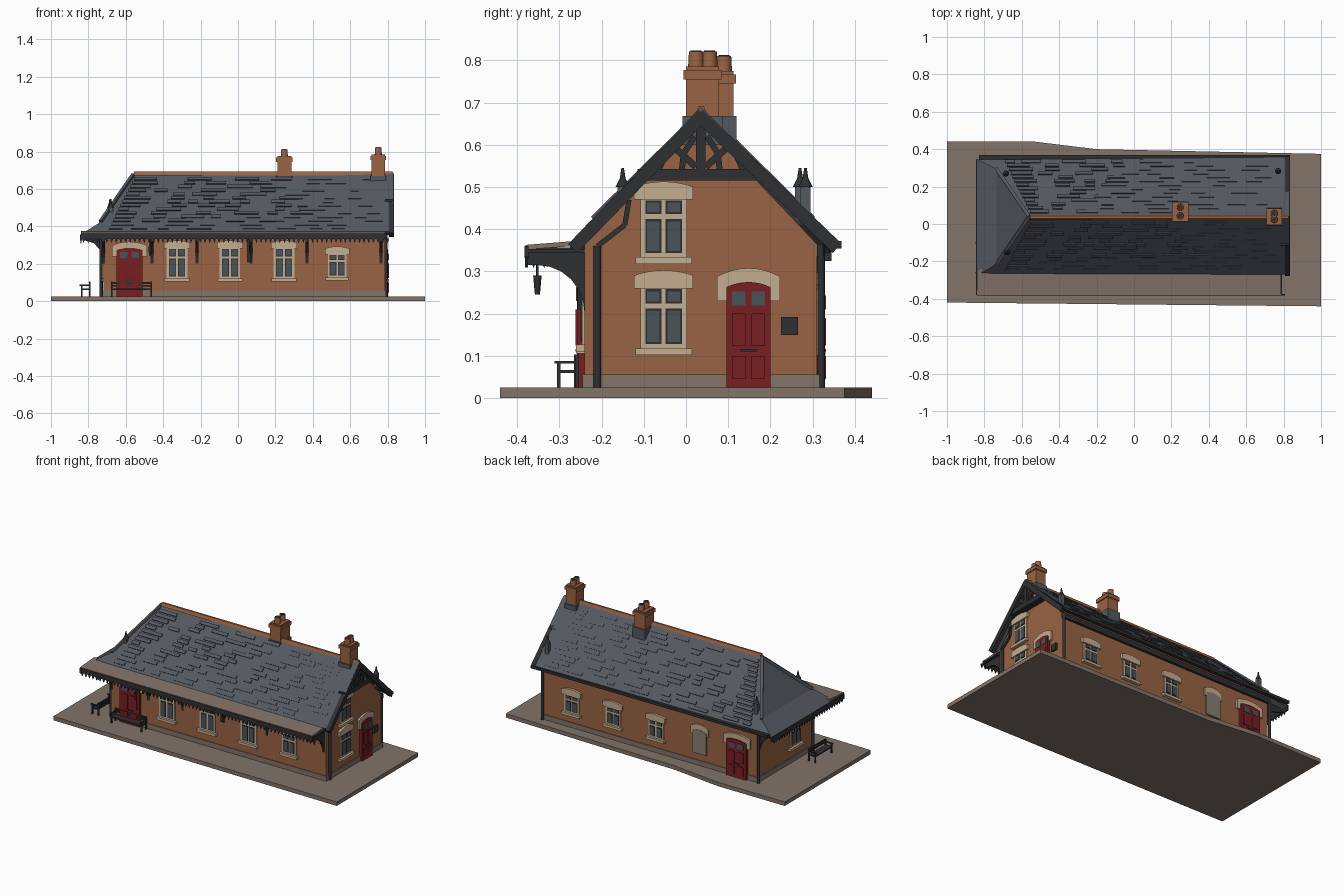
import bpy, bmesh, math, random
from mathutils import Matrix, Vector

if "Cube" in bpy.data.objects:
    bpy.data.objects.remove(bpy.data.objects["Cube"])

random.seed(4)

def mat(name, r, g, b):
    m = bpy.data.materials.new(name)
    m.diffuse_color = (r, g, b, 1)
    m.use_nodes = True
    m.node_tree.nodes["Principled BSDF"].inputs["Base Color"].default_value = m.diffuse_color
    return m

BRICK = mat("brick", .32, .125, .056)
STONE = mat("paving stone", .225, .172, .14)
SLATE = mat("slate", .088, .1, .118)
IRON = mat("black paint", .028, .029, .031)
RED = mat("red paint", .19, .013, .016)
CREAM = mat("cream stone", .56, .42, .28)
GLASS = mat("window glass", .068, .088, .105)
BLANK = mat("grey boarding", .25, .21, .18)

def finish(name, bm, m):
    bmesh.ops.recalc_face_normals(bm, faces=bm.faces)
    me = bpy.data.meshes.new(name)
    bm.to_mesh(me)
    bm.free()
    me.materials.append(m)
    ob = bpy.data.objects.new(name, me)
    bpy.context.collection.objects.link(ob)
    return ob

# wall planes: u runs along the wall, d points outward
SIDES = {
    "front": lambda u, z, d: (u, -.24 - d, z),
    "back": lambda u, z, d: (u, .31 + d, z),
    "right": lambda u, z, d: (.785 + d, u, z),
    "left": lambda u, z, d: (-.72 - d, u, z),
    "plan": lambda u, z, d: (u, z, d),
}

def prism(name, m, side, pts, d0, d1):
    f, bm, n = SIDES[side], bmesh.new(), len(pts)
    a = [bm.verts.new(f(u, z, d0)) for u, z in pts]
    b = [bm.verts.new(f(u, z, d1)) for u, z in pts]
    bm.faces.new(a)
    bm.faces.new(b)
    for i in range(n):
        bm.faces.new((a[i], a[(i + 1) % n], b[(i + 1) % n], b[i]))
    return finish(name, bm, m)

def rect(u0, u1, z0, z1):
    return [(u0, z0), (u1, z0), (u1, z1), (u0, z1)]

def plate(name, m, side, u0, u1, z0, z1, d0, d1):
    return prism(name, m, side, rect(u0, u1, z0, z1), d0, d1)

def box(name, m, x0, x1, y0, y1, z0, z1):
    return prism(name, m, "plan", rect(x0, x1, y0, y1), z0, z1)

def beam(name, m, side, p, q, w, d0, d1):
    p, q = Vector(p), Vector(q)
    t = (q - p).normalized()
    n = Vector((-t.y, t.x)) * w / 2
    return prism(name, m, side, [p - n, q - n, q + n, p + n], d0, d1)

def rod(name, m, x, y, z0, z1, r, r2=None, n=10):
    bm = bmesh.new()
    bmesh.ops.create_cone(bm, cap_ends=True, segments=n, radius1=r, radius2=r if r2 is None else r2,
                          depth=z1 - z0, matrix=Matrix.Translation((x, y, (z0 + z1) / 2)))
    ob = finish(name, bm, m)
    for p in ob.data.polygons:
        p.use_smooth = abs(p.normal.z) < .9
    return ob

def arched(u, w, z0, z1, rise, n=8):
    top = [(u + w * (.5 - i / n), z1 - rise * (2 * i / n - 1) ** 2) for i in range(n + 1)]
    return [(u - w / 2, z0), (u + w / 2, z0)] + top

def window(side, u, w, z0, z1, lintel=.035, pane=GLASS):
    name = side + "_window"
    plate(name + "_frame", CREAM, side, u - w / 2, u + w / 2, z0, z1, -.005, .006)
    plate(name + "_sill", CREAM, side, u - w / 2 - .012, u + w / 2 + .012, z0 - .014, z0 + .002, -.005, .02)
    prism(name + "_lintel", CREAM, side, arched(u, w + .03, z1 - .008, z1 + lintel, .012), -.005, .014)
    zt = z0 + (z1 - z0) * .67
    for s in (-1, 1):
        c = u + s * w * .22
        for a, b in ((z0 + .012, zt - .006), (zt + .006, z1 - .01)):
            plate(name + "_sash", IRON, side, c - w * .175, c + w * .175, a, b, .005, .008)
            plate(name + "_pane", pane, side, c - w * .135, c + w * .135, a + .005, b - .005, .005, .010)

def door(side, u, w, top):
    name = side + "_door"
    prism(name + "_surround", CREAM, side, arched(u, w + .045, top - .045, top + .033, .02), -.005, .012)
    prism(name, RED, side, arched(u, w, .025, top, .012), -.005, .018)
    for s in (-1, 1):
        c = u + s * w * .22
        plate(name + "_light", GLASS, side, c - w * .15, c + w * .15, top - .055, top - .022, .01, .021)
        for a, b in ((.045, .1), (.125, top - .075)):
            plate(name + "_panel", RED, side, c - w * .15, c + w * .15, a, b, .01, .022)
    plate(name + "_letter_slot", IRON, side, u - w * .18, u + w * .18, .11, .117, .01, .022)

# platform and body
prism("platform", STONE, "plan", [(-1, -.42), (1, -.44), (1, .375), (-.2, .40), (-.53, .44), (-1, .44)], 0, .025)
prism("main_walls", BRICK, "right", [(-.24, .02), (.31, .02), (.31, .365), (.035, .655), (-.24, .365)], -1.345, 0)
box("end_walls", BRICK, -.72, -.55, -.24, .31, .02, .365)
box("plinth", STONE, -.725, .79, -.245, .315, .02, .056)

# slate roof: hipped at the left with a flared skirt, gabled at the right
R0, R1 = (-.56, .04, .675), (.83, .035, .69)
F0, F1, B0, B1 = (-.74, -.265, .372), (.83, -.27, .372), (-.74, .345, .372), (.83, .358, .372)
HF, HB = (-.735, -.215, .423), (-.735, .295, .423)
EF, EB = (-.84, -.275, .357), (-.84, .345, .357)
bm = bmesh.new()
vs = {p: bm.verts.new(p) for p in (R0, R1, F0, F1, B0, B1, HF, HB, EF, EB)}
for face in ((F0, F1, R1, R0, HF), (R1, B1, B0, HB, R0), (R0, HB, HF), (HF, HB, EB, EF), (HF, EF, F0), (HB, B0, EB)):
    bm.faces.new([vs[p] for p in face])
roof = finish("slate_roof", bm, SLATE)
sol = roof.modifiers.new("thickness", "SOLIDIFY")
sol.thickness, sol.offset = .014, -1

# scattered raised slates on both slopes
bm = bmesh.new()
for s, eave in ((-1, -.268), (1, .355)):
    run = Vector((0, .036 - eave, .312))
    ang = math.atan2(run.z, run.y)
    for k in range(1, 15):
        t = k / 15.5
        x = -.7 + .16 * t
        while x < .7:
            l = random.uniform(.05, .14)
            c = Vector((x + l / 2, eave, .372)) + run * t
            bmesh.ops.create_cube(bm, size=1, matrix=Matrix.Translation(c) @ Matrix.Rotation(ang, 4, "X")
                                  @ Matrix.Diagonal((l, .02, .007, 1)))
            x += l + random.uniform(.03, .2)
finish("raised_slates", bm, SLATE)
prism("ridge_tiles", BRICK, "right", [(.022, .672), (.05, .672), (.042, .692), (.03, .692)], -1.34, .04)
for p in (HF, HB):
    a, b = Vector(R0), Vector(p)
    bm = bmesh.new()
    bmesh.ops.create_cube(bm, size=1, matrix=Matrix.Translation((a + b) / 2)
                          @ (b - a).to_track_quat("Z", "Y").to_matrix().to_4x4()
                          @ Matrix.Diagonal((.018, .018, (b - a).length, 1)))
    finish("hip_tiles", bm, SLATE)

# gable bargeboards and timber truss
for s, e in ((-1, -.268), (1, .358)):
    beam("bargeboard", IRON, "right", (e, .355), (.035 - s * .006, .672), .03, .022, .048)
    beam("truss_strut", IRON, "right", (.035 + s * .012, .548), (.035 + s * .075, .605), .016, .024, .04)
    for a, b in (((.045, .54), (.04, .58)), ((.04, .58), (.015, .62)), ((.1, .54), (.085, .575))):
        beam("truss_brace", IRON, "right", (.035 + s * a[0], a[1]), (.035 + s * b[0], b[1]), .014, .024, .038)
plate("tie_beam", IRON, "right", -.115, .185, .515, .543, .0, .042)
plate("king_post", IRON, "right", .024, .046, .54, .665, .0, .042)
box("back_gutter", IRON, -.83, .83, .345, .368, .355, .372)
box("back_eave_board", IRON, -.72, .79, .31, .325, .335, .365)

# platform canopy with valance and brackets
prism("canopy_roof", STONE, "right", [(-.38, .352), (-.24, .362), (-.24, .374), (-.38, .363)], -1.625, 0)
box("front_valance", IRON, -.84, .79, -.383, -.373, .332, .36)
box("left_valance", IRON, -.845, -.835, -.38, .345, .325, .357)
box("canopy_fascia", IRON, -.84, .79, -.376, -.24, .345, .353)
for i in range(66):
    x = -.835 + i * .025
    prism("valance_tooth", IRON, "front", [(x, .335), (x + .018, .335), (x + .009, .31)], .134, .141)
for i in range(28):
    y = -.37 + i * .025
    prism("valance_tooth", IRON, "left", [(y, .33), (y + .018, .33), (y + .009, .308)], .116, .123)
for x in (-.72, -.46, -.22, .07, .37, .765):
    arc = [(-.24 - .11 * (1 - math.cos(a)), .2 + .115 * math.sin(a)) for a in [i * math.pi / 12 for i in range(7)]]
    prism("canopy_bracket", IRON, "right", [(-.24, .2)] + arc[1:] + [(-.375, .315), (-.375, .35), (-.24, .35)],
          x - .793, x - .777)
for y in (-.22, .05, .29):
    prism("end_bracket", IRON, "front", [(-.72, .22), (-.735, .27), (-.77, .31), (-.835, .33), (-.835, .352), (-.72, .36)],
          -.24 - y - .007, -.24 - y + .007)
rod("hanging_lamp", IRON, -.47, -.352, .245, .29, .006, .01)
rod("lamp_hook", IRON, -.47, -.352, .29, .35, .003)

# windows and doors
for x in (-.326, -.043, .246):
    window("front", x, .11, .12, .29)
window("front", .53, .1, .125, .258)
for x in (-.01, .29, .58):
    window("back", x, .105, .115, .235)
prism("blocked_window_surround", CREAM, "back", arched(-.315, .125, .22, .285, .02), -.005, .008)
prism("blocked_window", BLANK, "back", arched(-.315, .1, .1, .25, .012), -.005, .010)
window("right", -.053, .11, .116, .268)
window("right", -.053, .11, .332, .478)
window("left", -.06, .11, .12, .27)
door("front", -.58, .14, .285)
door("back", -.58, .14, .265)
door("right", .148, .105, .275)
plate("notice_board", IRON, "right", .225, .265, .15, .192, -.005, .012)

# downpipes
for x, y in ((.79, -.21), (.782, .32), (-.733, -.225), (-.73, .315), (.06, -.248)):
    rod("downpipe", IRON, x, y, .21 if x == .06 else .025, .36, .009)
for y0, z0, y1, z1 in ((-.21, .36, -.145, .41), (-.145, .41, -.135, .47)):
    beam("gable_pipe", IRON, "right", (y0, z0), (y1, z1), .012, .0, .012)

# chimneys
for x0, x1, y0, y1, zt in ((.21, .285, .02, .112, .775), (.715, .785, .0, .078, .785)):
    box("chimney_flashing", SLATE, x0 - .006, x1 + .006, y0 - .008, y1 + .008, .6, .668)
    box("chimney_stack", BRICK, x0, x1, y0, y1, .58, zt - .03)
    box("chimney_cap", BRICK, x0 - .006, x1 + .006, y0 - .006, y1 + .006, zt - .03, zt - .008)
    box("chimney_crown", BRICK, x0, x1, y0, y1, zt - .008, zt)
    for y in (y0 + .024, y1 - .022):
        rod("chimney_pot", BRICK, (x0 + x1) / 2, y, zt, zt + .036, .019, .017, 12)
        rod("pot_opening", IRON, (x0 + x1) / 2, y, zt + .034, zt + .038, .013, .013, 12)

# roof vents with finials
for x, y, zb in ((.77, .283, .42), (-.685, .27, .42), (-.68, -.15, .43)):
    h = .5
    box("vent_post", SLATE, x - .012, x + .012, y - .012, y + .012, zb, h)
    rod("vent_cap", IRON, x, y, h, h + .022, .017, .006)
    rod("vent_finial", IRON, x, y, h + .02, h + .045, .007, .003)

# benches
def bench(cx, cy, length, turn):
    def part(name, a0, a1, b0, b1, z0, z1):
        if turn:
            box(name, IRON, cx + b0, cx + b1, cy + a0, cy + a1, z0, z1)
        else:
            box(name, IRON, cx + a0, cx + a1, cy + b0, cy + b1, z0, z1)
    h = length / 2
    part("bench_seat", -h, h, -.025, .02, .06, .067)
    for z in (.078, .093):
        part("bench_back_slat", -h, h, .02, .026, z, z + .009)
    for a in (-h, h - .008):
        part("bench_front_leg", a, a + .008, -.025, -.017, .025, .085)
        part("bench_back_leg", a, a + .008, .018, .026, .025, .104)
        part("bench_arm", a, a + .008, -.032, .026, .082, .088)

bench(-.57, -.28, .22, False)
bench(-.815, -.18, .17, True)
